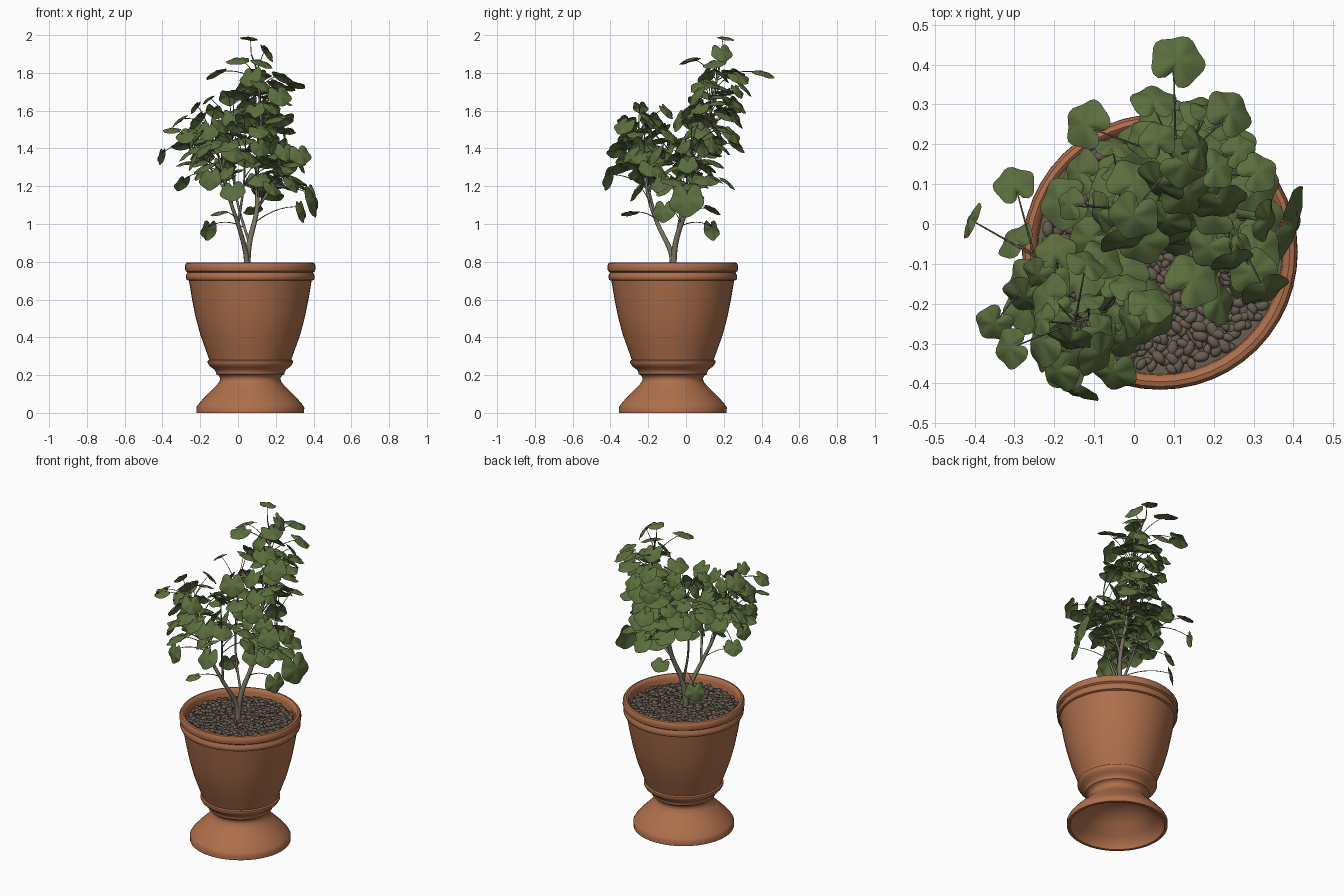
import bpy, bmesh, math, random
from mathutils import Vector, Matrix

if "Cube" in bpy.data.objects:
    bpy.data.objects.remove(bpy.data.objects["Cube"])

random.seed(11)
CX, CY = 0.065, -0.07          # pot axis


def material(name, rgb):
    m = bpy.data.materials.new(name)
    m.diffuse_color = (*rgb, 1)
    m.use_nodes = True
    m.node_tree.nodes["Principled BSDF"].inputs["Base Color"].default_value = m.diffuse_color
    return m


TERRACOTTA = material("terracotta", (0.43, 0.160, 0.072))
LEAF = material("leaf_green", (0.105, 0.155, 0.047))
BARK = material("grey_bark", (0.20, 0.18, 0.125))
STONE = material("brown_stone", (0.145, 0.112, 0.084))


def finish(bm, name, mat, angle=None):
    me = bpy.data.meshes.new(name)
    bm.to_mesh(me)
    bm.free()
    me.materials.append(mat)
    ob = bpy.data.objects.new(name, me)
    bpy.context.collection.objects.link(ob)
    bpy.ops.object.select_all(action='DESELECT')
    ob.select_set(True)
    bpy.context.view_layer.objects.active = ob
    if angle:
        bpy.ops.object.shade_smooth_by_angle(angle=math.radians(angle))
    else:
        bpy.ops.object.shade_smooth()
    return ob


def lathe(name, profile, mat, steps=48):
    bm = bmesh.new()
    vs = [bm.verts.new((CX + r, CY, z)) for r, z in profile]
    es = [bm.edges.new(p) for p in zip(vs, vs[1:])]
    bmesh.ops.spin(bm, geom=vs + es, cent=(CX, CY, 0), axis=(0, 0, 1),
                   angle=2 * math.pi, steps=steps)
    bmesh.ops.remove_doubles(bm, verts=bm.verts, dist=1e-4)
    bmesh.ops.recalc_face_normals(bm, faces=bm.faces)
    return finish(bm, name, mat, 42)


# Urn: hollow foot, neck, collar, body, double rim, inside wall
lathe("pot", [
    (0, .17), (.12, .155), (.17, .11), (.225, .06), (.262, .025), (.268, 0),
    (.285, 0), (.286, .028), (.278, .042), (.25, .075), (.215, .11), (.18, .145),
    (.162, .168), (.16, .185), (.17, .2), (.182, .205), (.182, .215), (.188, .228),
    (.205, .24), (.218, .252), (.226, .266), (.225, .276), (.217, .281),
    (.238, .34), (.265, .415), (.29, .51), (.308, .6), (.325, .7),
    (.336, .704), (.341, .715), (.341, .727), (.334, .738), (.333, .744),
    (.343, .751), (.346, .765), (.345, .782), (.338, .794), (.326, .797),
    (.314, .79), (.309, .775), (.305, .70), (0, .70)], TERRACOTTA)

# Soil under the pebbles
lathe("soil", [(0, .738), (.307, .735), (.307, .705)], STONE)

# Pebbles in a sunflower layout
bm = bmesh.new()
N = 620
for i in range(N):
    r = 0.295 * math.sqrt((i + .5) / N)
    a = i * 2.39996
    s = random.uniform(.011, .018)
    jx, jy = random.uniform(-.006, .006), random.uniform(-.006, .006)
    mat = (Matrix.Translation((CX + r * math.cos(a) + jx, CY + r * math.sin(a) + jy,
                               random.uniform(.737, .753)))
           @ Matrix.Rotation(random.uniform(0, 6.28), 4, 'Z')
           @ Matrix.Rotation(random.uniform(-.5, .5), 4, 'X')
           @ Matrix.Diagonal((s * 1.25, s * .85, s * .75, 1)))
    bmesh.ops.create_icosphere(bm, subdivisions=2, radius=1, matrix=mat)
finish(bm, "pebbles", STONE)


# Tapered tubes
def smooth_path(pts, n=5):
    p = [Vector(q) for q in pts]
    p = [2 * p[0] - p[1]] + p + [2 * p[-1] - p[-2]]
    out = []
    for a, b, c, d in zip(p, p[1:], p[2:], p[3:]):
        for k in range(n):
            t = k / n
            out.append(.5 * (2 * b + (c - a) * t + (2 * a - 5 * b + 4 * c - d) * t * t
                             + (3 * b - a - 3 * c + d) * t ** 3))
    return out + [p[-2]]


def tubes(name, paths, mat, res):
    cu = bpy.data.curves.new(name, 'CURVE')
    cu.dimensions = '3D'
    cu.bevel_depth = 1
    cu.bevel_resolution = res
    cu.use_fill_caps = True
    for pts, r0, r1 in paths:
        sp = cu.splines.new('POLY')
        sp.points.add(len(pts) - 1)
        for i, p in enumerate(pts):
            sp.points[i].co = (*p, 1)
            sp.points[i].radius = r0 + (r1 - r0) * i / (len(pts) - 1)
    cu.materials.append(mat)
    ob = bpy.data.objects.new(name, cu)
    bpy.context.collection.objects.link(ob)
    bpy.ops.object.select_all(action='DESELECT')
    ob.select_set(True)
    bpy.context.view_layer.objects.active = ob
    bpy.ops.object.convert(target='MESH')
    bpy.ops.object.shade_smooth()


# Woody stems: path, base radius, tip radius
stems = [
    ([(.05, -.07, .72), (.04, -.08, .85), (0, -.15, 1.0), (-.05, -.2, 1.15),
      (-.1, -.23, 1.35), (-.16, -.25, 1.52)], .016, .004),
    ([(.045, -.07, .72), (.06, -.055, .9), (.1, 0, 1.08), (.1, .06, 1.3),
      (.12, .12, 1.55), (.1, .17, 1.8), (.07, .19, 1.9)], .017, .003),
    ([(.06, -.055, .9), (.0, -.02, 1.1), (-.03, .02, 1.3), (-.03, .04, 1.5)], .008, .003),
    ([(.1, 0, 1.08), (.18, .02, 1.2), (.24, .03, 1.32), (.25, .03, 1.42)], .008, .003),
    ([(0, -.15, 1.0), (.03, -.2, 1.2), (.04, -.22, 1.4)], .008, .003),
    ([(-.05, -.2, 1.15), (-.15, -.15, 1.3), (-.25, -.08, 1.42)], .007, .003),
]
stems = [(smooth_path(p), a, b) for p, a, b in stems]
tubes("stems", stems, BARK, 2)
nodes = [p for path, _, _ in stems for p in path if p.z > .84]

# Outer leaves that set the silhouette: x, y, z, width
upper = [
    (.11, .41, 1.80, .13), (-.12, .25, 1.80, .12), (0, .02, 1.87, .12),
    (.16, .19, 1.91, .11), (.24, .28, 1.78, .12), (.31, .13, 1.74, .10),
    (.13, .08, 1.74, .13), (0, .10, 1.69, .13), (-.16, .05, 1.66, .08),
    (.05, .31, 1.72, .11), (.14, .26, 1.56, .13), (.25, .20, 1.50, .11),
    (.10, .27, 1.42, .11)]
lower = [
    (-.35, -.25, 1.50, .09), (-.31, -.31, 1.55, .10), (-.23, -.24, 1.62, .08),
    (-.30, .10, 1.42, .10), (-.30, -.04, 1.22, .10), (-.18, -.36, 1.30, .12),
    (-.05, -.37, 1.42, .11), (-.03, -.26, 1.18, .13), (-.10, -.30, 1.06, .09),
    (.04, -.20, 1.56, .11), (.06, -.24, 1.36, .11), (-.12, -.10, 1.60, .10),
    (.33, -.17, 1.37, .12), (.21, -.19, 1.30, .12), (.16, .02, 1.17, .17),
    (.30, .10, 1.24, .14), (.15, .22, 1.22, .11), (.08, .14, 1.08, .10)]
hanging = [
    (.40, 0, 1.13, .18), (.34, -.12, 1.07, .12), (-.41, .01, 1.36, .09),
    (-.15, -.42, 1.24, .12), (-.16, .14, .97, .11)]

leaves = [(Vector(v[:3]), v[3], random.uniform(.25, 1.1)) for v in upper + lower]
leaves += [(Vector(v[:3]), v[3], 1.35) for v in hanging]
leaves.append((Vector((.06, .21, 1.985)), .09, .1))

# Inner foliage clouds: centre, radii, count; leaves keep clear of each other
clouds = [((.11, .15, 1.62), (.18, .15, .25), 34),
          ((-.13, -.21, 1.40), (.19, .17, .18), 34),
          ((.21, -.01, 1.29), (.15, .20, .16), 22),
          ((-.03, .03, 1.42), (.17, .13, .18), 18)]
for c, rad, count in clouds:
    made = tries = 0
    while made < count and tries < 2000:
        tries += 1
        d = Vector([random.gauss(0, 1) for _ in range(3)]).normalized()
        d *= random.uniform(.35, 1)
        p = Vector([c[k] + d[k] * rad[k] for k in range(3)])
        if min((p - q[0]).length for q in leaves) > .072:
            leaves.append((p, random.uniform(.085, .135), random.uniform(.1, 1.15)))
            made += 1


# Five-lobed round leaf with a notch where the stalk joins
def leaf_point(phi, ring):
    f = 1 + .07 * math.cos(5 * phi)
    f *= 1 - .52 * math.exp(-((phi - math.pi) / .2) ** 2)
    z = -.14 * ring ** 2 + .022 * ring * math.cos(5 * phi)
    return Vector((.5 * ring * f * math.cos(phi), .52 * ring * f * math.sin(phi), z + .06))


bm = bmesh.new()
stalks = []
SEG = 30
for pos, width, tilt in leaves:
    goal = pos - Vector((0, 0, .10))
    node = min(nodes, key=lambda n: (n - goal).length)
    away = (pos - node).xy.normalized()
    a = math.atan2(away.y, away.x)
    if tilt < 1.3:
        a += random.uniform(-.5, .5)
    rot = (Matrix.Rotation(a, 4, 'Z') @ Matrix.Rotation(tilt, 4, 'Y')
           @ Matrix.Rotation(random.uniform(-.25, .25), 4, 'X'))
    m = Matrix.Translation(pos) @ rot @ Matrix.Scale(width, 4)
    centre = bm.verts.new(m @ Vector((0, 0, .06)))
    rings = [[bm.verts.new(m @ leaf_point(2 * math.pi * i / SEG, ring))
              for i in range(SEG)] for ring in (.5, 1)]
    for i in range(SEG):
        j = (i + 1) % SEG
        bm.faces.new((centre, rings[0][i], rings[0][j]))
        bm.faces.new((rings[0][i], rings[1][i], rings[1][j], rings[0][j]))
    # Arching stalk from the stem to the notch
    end = m @ leaf_point(math.pi, .8)
    mid = (node + end) / 2 + Vector((0, 0, .2 * (end - node).length))
    stalks.append(([node * (1 - t) ** 2 + mid * 2 * t * (1 - t) + end * t * t
                    for t in [k / 7 for k in range(8)]], .003, .0017))
finish(bm, "leaves", LEAF)
tubes("leaf_stalks", stalks, BARK, 0)
